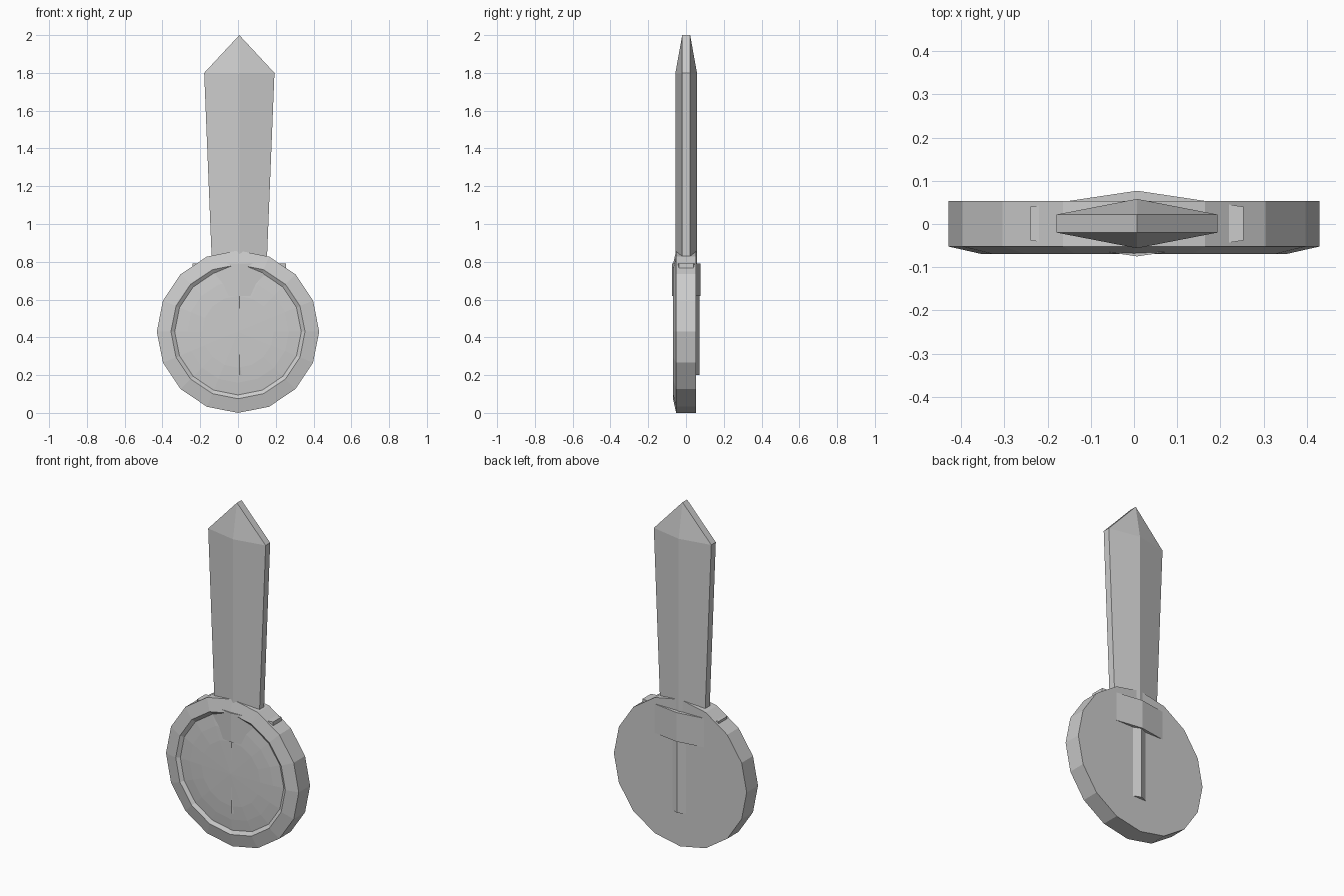
import bpy, bmesh
from math import sin, cos, tau

if "Cube" in bpy.data.objects:
    bpy.data.objects.remove(bpy.data.objects["Cube"])

CX, CY = 0.007, 0.001     # sword is set slightly off the shield's axis
SIDES, CZ = 16, 0.43


def finish(name, bm):
    bmesh.ops.recalc_face_normals(bm, faces=bm.faces)
    me = bpy.data.meshes.new(name)
    bm.to_mesh(me)
    bm.free()
    ob = bpy.data.objects.new(name, me)
    bpy.context.collection.objects.link(ob)
    return ob


def bridge(bm, a, b):
    n = len(a)
    for i in range(n):
        j = (i + 1) % n
        bm.faces.new((a[i], a[j], b[j], b[i]))


def hexagon(bm, z, half, edge, ridge):
    """Flattened hexagonal section: thin side edges, central ridge."""
    pts = [(half, -edge), (half, edge), (0, ridge),
           (-half, edge), (-half, -edge), (0, -ridge)]
    return [bm.verts.new((CX + x, CY + y, z)) for x, y in pts]


def hex_bar(name, z0, z1, half, edge, ridge):
    bm = bmesh.new()
    a = hexagon(bm, z0, half, edge, ridge)
    b = hexagon(bm, z1, half, edge, ridge)
    bridge(bm, a, b)
    bm.faces.new(a)
    bm.faces.new(b)
    return finish(name, bm)


# Round shield: flat back, sloped rim, recessed and gently domed front
bm = bmesh.new()
profile = [(0.43, 0.053), (0.43, -0.052), (0.355, -0.069), (0.335, -0.055),
           (0.27, -0.062), (0.19, -0.067)]
rings = [[bm.verts.new((r * cos(tau * i / SIDES), y, CZ + r * sin(tau * i / SIDES)))
          for i in range(SIDES)] for r, y in profile]
for a, b in zip(rings, rings[1:]):
    bridge(bm, a, b)
bm.faces.new(rings[0])
centre = bm.verts.new((0, -0.070, CZ))
for i in range(SIDES):
    bm.faces.new((rings[-1][i], rings[-1][(i + 1) % SIDES], centre))
finish("shield", bm)

# Sword blade: widening hexagonal section, closing to a short edge at the tip
bm = bmesh.new()
low = hexagon(bm, 0.785, 0.145, 0.021, 0.057)
high = hexagon(bm, 1.80, 0.186, 0.021, 0.057)
bridge(bm, low, high)
bm.faces.new(low)
front = bm.verts.new((CX, CY - 0.021, 2.0))
back = bm.verts.new((CX, CY + 0.021, 2.0))
r0, r1, rb, l1, l0, rf = high
bm.faces.new((r0, r1, back, front))
bm.faces.new((l1, l0, front, back))
bm.faces.new((r1, rb, back))
bm.faces.new((rb, l1, back))
bm.faces.new((l0, rf, front))
bm.faces.new((rf, r0, front))
finish("sword_blade", bm)

# Cross guard and grip, half sunk into the shield
hex_bar("sword_guard", 0.62, 0.79, 0.247, 0.039, 0.076)
hex_bar("sword_grip", 0.20, 0.62, 0.055, 0.047, 0.070)
